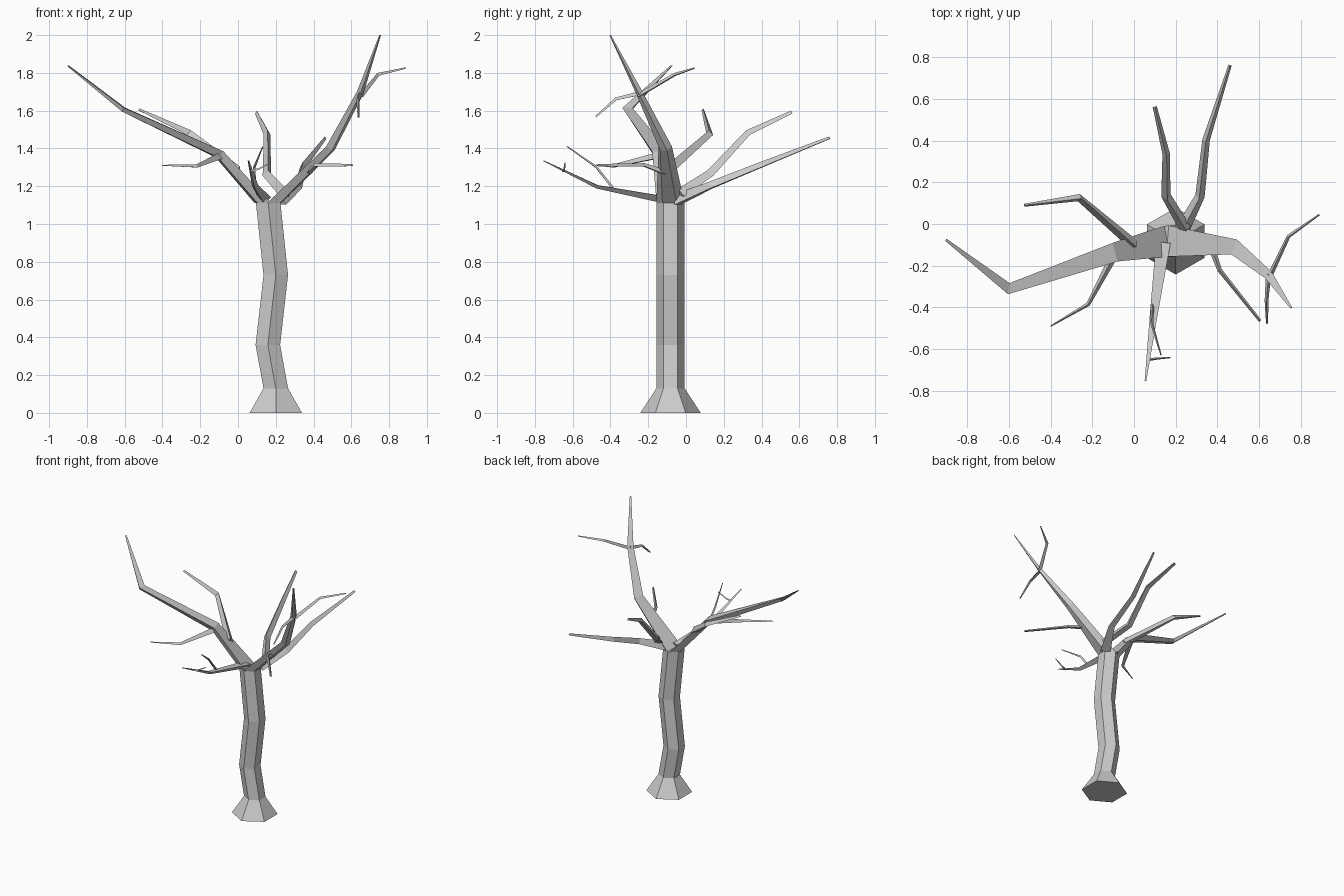
import bpy, bmesh, math
from mathutils import Vector

if "Cube" in bpy.data.objects:
    bpy.data.objects.remove(bpy.data.objects["Cube"])

UP = Vector((0, 0, 1))
HALF_HEX = [(-1, 0), (-.5, -.87), (.5, -.87), (1, 0)]
FLAT_TOP = [(-1, .35), (0, -.75), (1, .35)]
RIDGE_TOP = [(-1, -.55), (1, -.55), (0, 1.1)]


def skin_rings(name, rings):
    bm = bmesh.new()
    vs = [[bm.verts.new(p) for p in r] for r in rings]
    n = len(vs[0])
    for a, b in zip(vs, vs[1:]):
        for i in range(n):
            j = (i + 1) % n
            bm.faces.new((a[i], a[j], b[j], b[i]))
    bm.faces.new(vs[0])
    bm.faces.new(vs[-1])
    bmesh.ops.recalc_face_normals(bm, faces=bm.faces)
    me = bpy.data.meshes.new(name)
    bm.to_mesh(me)
    bm.free()
    ob = bpy.data.objects.new(name, me)
    bpy.context.collection.objects.link(ob)
    return ob


def limb(name, path, profile, start=None):
    """Tapered limb through (x, y, z, half width) points."""
    pts = [Vector(p[:3]) for p in path]
    rings = []
    for i, p in enumerate(pts):
        t = Vector()
        if i > 0:
            t += (p - pts[i - 1]).normalized()
        if i < len(pts) - 1:
            t += (pts[i + 1] - p).normalized()
        t.normalize()
        side = UP.cross(Vector((t.x, t.y, 0))).normalized()
        if i == 0 and start:
            t = start
        up = t.cross(side).normalized()
        w = path[i][3]
        rings.append([p + side * a * w + up * b * w for a, b in profile])
    return skin_rings(name, rings)


# Hexagonal trunk with flared foot
trunk = [(.2, 0, .16), (.2, .13, .075), (.158, .36, .075), (.2, .73, .075), (.16, 1.11, .075)]
skin_rings("trunk", [[(x + r * math.sin(k * math.pi / 3), -.082 + r * math.cos(k * math.pi / 3), z)
                      for k in range(6)] for x, z, r in trunk])

# The two main boughs split the trunk top in half
limb("left_bough", [(.16, -.082, 1.11, .075), (-.09, -.135, 1.385, .046),
                    (-.6, -.31, 1.615, .027), (-.9, -.077, 1.84, .006)], HALF_HEX, UP)
limb("right_bough", [(.16, -.082, 1.11, .075), (.48, -.11, 1.41, .038),
                     (.645, -.245, 1.7, .022), (.752, -.4, 2.0, .005)], HALF_HEX, UP)

# Front branch and its twigs
limb("front_branch", [(.14, -.09, 1.13, .035), (.09, -.47, 1.2, .017),
                      (.055, -.753, 1.335, .004)], FLAT_TOP)
limb("front_twig_1", [(.088, -.39, 1.19, .009), (.085, -.475, 1.3, .007),
                      (.13, -.63, 1.41, .003)], RIDGE_TOP)
limb("front_twig_2", [(.07, -.65, 1.28, .007), (.11, -.645, 1.29, .005),
                      (.175, -.64, 1.325, .003)], RIDGE_TOP)

# Back branches
limb("back_branch_1", [(.22, -.05, 1.12, .035), (.315, .13, 1.2, .023),
                       (.345, .4, 1.31, .018), (.46, .76, 1.455, .008)], RIDGE_TOP)
limb("back_branch_2", [(.25, -.03, 1.16, .028), (.155, .13, 1.265, .023),
                       (.155, .33, 1.48, .018), (.1, .56, 1.59, .01)], RIDGE_TOP)

# Side branches
limb("left_back_branch", [(0, -.1, 1.28, .026), (-.26, .125, 1.48, .018),
                          (-.525, .09, 1.605, .007)], RIDGE_TOP)
limb("left_front_branch", [(-.09, -.14, 1.36, .02), (-.22, -.385, 1.305, .01),
                           (-.4, -.49, 1.31, .003)], RIDGE_TOP)
limb("right_front_branch", [(.37, -.11, 1.27, .016), (.41, -.22, 1.31, .011),
                            (.605, -.465, 1.31, .007)], RIDGE_TOP)

# Twigs near the top of the right bough
limb("upper_twig_1", [(.65, -.25, 1.68, .013), (.74, -.06, 1.79, .009),
                      (.888, .045, 1.825, .004)], RIDGE_TOP)
limb("upper_twig_2", [(.645, -.24, 1.69, .013), (.635, -.37, 1.66, .009),
                      (.638, -.477, 1.567, .005)], RIDGE_TOP)
